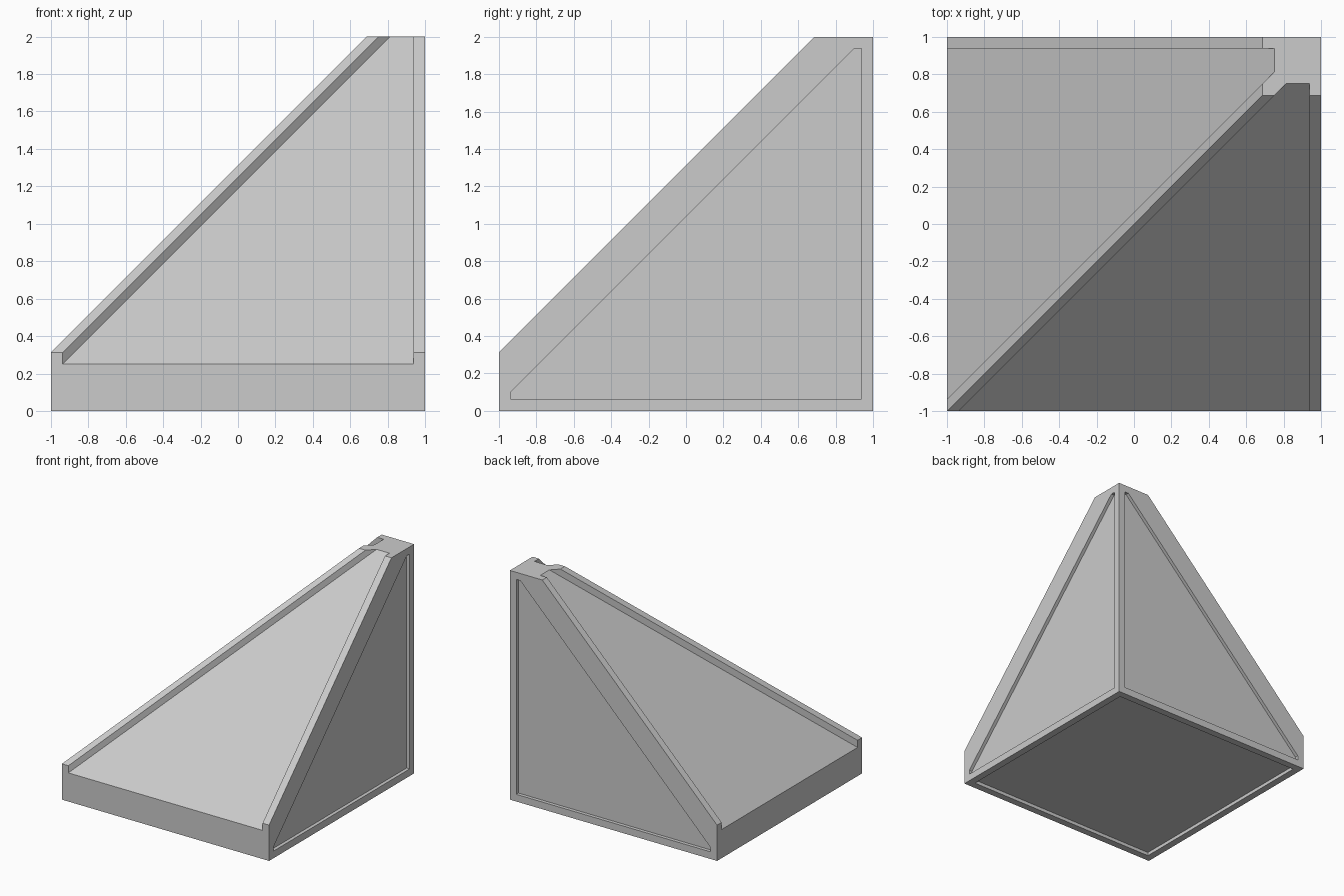
import bpy, bmesh

if "Cube" in bpy.data.objects:
    bpy.data.objects.remove(bpy.data.objects["Cube"])

RIM = 0.0625      # width and depth of the raised borders
POCKET = 0.03     # depth of the pockets in the flat sides


def hull(name, points):
    """Convex solid around a few corner points."""
    bm = bmesh.new()
    for p in points:
        bm.verts.new(p)
    bmesh.ops.convex_hull(bm, input=bm.verts)
    bmesh.ops.dissolve_limit(bm, angle_limit=0.01, verts=bm.verts, edges=bm.edges)
    bmesh.ops.recalc_face_normals(bm, faces=bm.faces)
    mesh = bpy.data.meshes.new(name)
    bm.to_mesh(mesh)
    bm.free()
    obj = bpy.data.objects.new(name, mesh)
    bpy.context.collection.objects.link(obj)
    return obj


def cut(target, name, points):
    cutter = hull(name, points)
    cutter.hide_render = True
    cutter.hide_set(True)
    mod = target.modifiers.new(name, 'BOOLEAN')
    mod.operation = 'DIFFERENCE'
    mod.solver = 'EXACT'
    mod.object = cutter
    bpy.context.view_layer.objects.active = target
    bpy.ops.object.modifier_apply(modifier=name)
    bpy.data.objects.remove(cutter, do_unlink=True)


def swap(points):
    """Mirror across the hip diagonal (x <-> y)."""
    return [(y, x, z) for x, y, z in points]


# Outer corner slope: two 45 degree faces meeting along a hip
lip, top = 5 * RIM, 1 - 5 * RIM
body = hull("corner_slope", [
    (-1, -1, 0), (1, -1, 0), (1, 1, 0), (-1, 1, 0),
    (-1, -1, lip), (1, -1, lip), (-1, 1, lip),
    (top, top, 2), (1, top, 2), (top, 1, 2), (1, 1, 2)])

# Sunken sloping panels, leaving a rim along the hip and the outer edge
panel = [(x, y, y + 1.25 + up)
         for y in (-1.2, 0.85)
         for x in (y + RIM, 1 - RIM)
         for up in (0, 0.6)]
cut(body, "front_panel", panel)
cut(body, "left_panel", swap(panel))

# Shallow pockets in the two upright sides
e = 1 - RIM
outline = [(-e, RIM), (e, RIM), (e, 2 - RIM), (0.9, 2 - RIM), (-e, 0.1)]
pocket = [(x, y, z) for x in (1 - POCKET, 1.1) for y, z in outline]
cut(body, "right_pocket", pocket)
cut(body, "back_pocket", swap(pocket))

# Shallow square pocket underneath
cut(body, "base_pocket", [(x, y, z) for x in (-e, e) for y in (-e, e)
                          for z in (-0.1, POCKET)])
